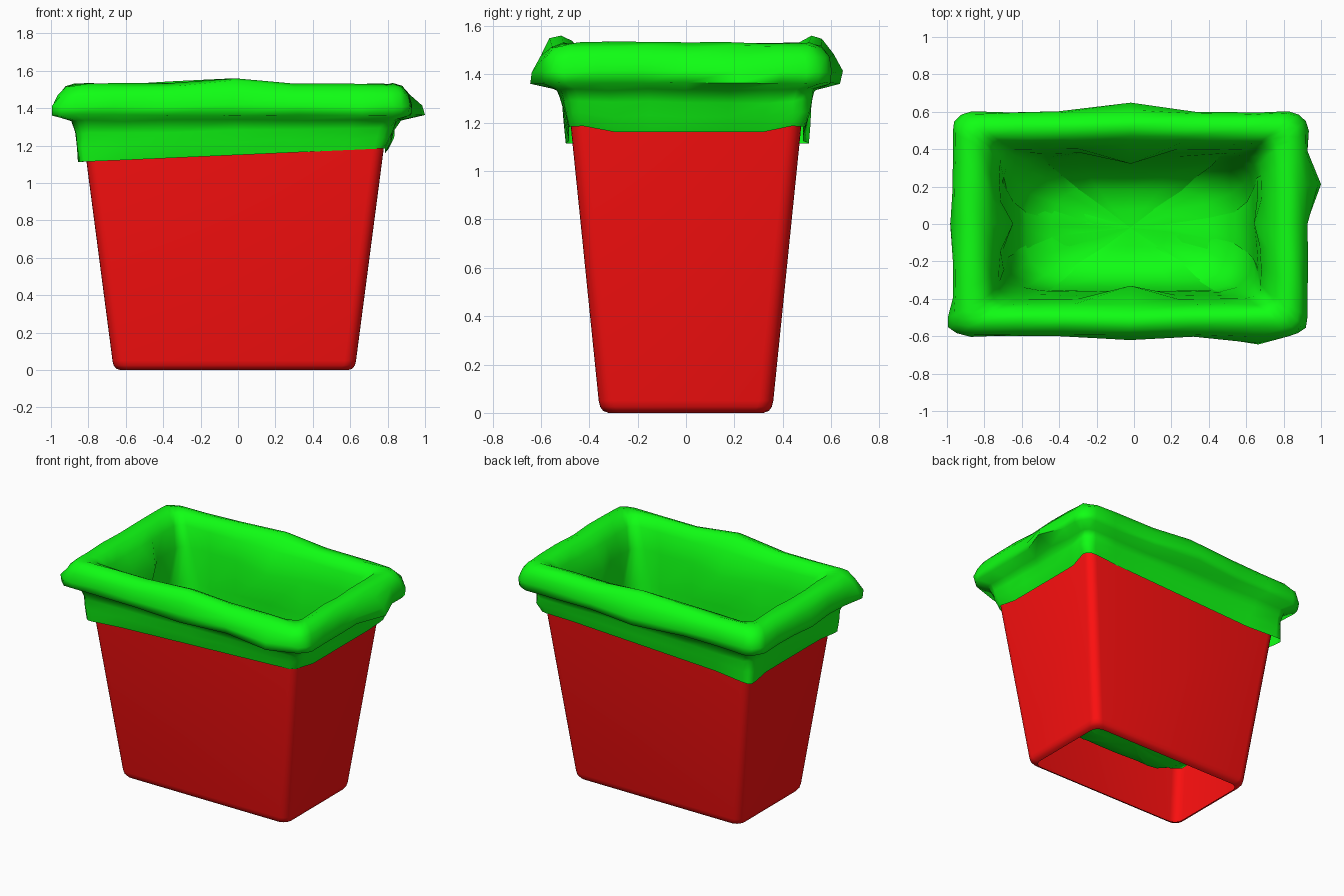
import bpy, bmesh, math, random
from mathutils import Vector

random.seed(4)
CX = -0.02  # plan centre of the bin


def material(name, color):
    m = bpy.data.materials.new(name)
    m.diffuse_color = (*color, 1)
    return m


def ring(hx, hy, z, r, sx, sy, arc, cy=0):
    """Rounded rectangle, counter-clockwise, with fixed extra points on its sides."""
    pts = []
    sides = [(1, 1, [(f * hx, hy) for f in reversed(sx)]),
             (-1, 1, [(-hx, -f * hy) for f in sy]),
             (-1, -1, [(f * hx, -hy) for f in sx]),
             (1, -1, [(hx, f * hy) for f in sy])]
    for k, (qx, qy, side) in enumerate(sides):
        for i in range(arc + 1):
            a = math.pi / 2 * (k + i / arc)
            pts.append((qx * (hx - r) + r * math.cos(a), qy * (hy - r) + r * math.sin(a)))
        pts += side
    return [Vector((x + CX, y + cy, z)) for x, y in pts]


def loft(name, rings, mat, angle, cap=None):
    bm = bmesh.new()
    loops = [[bm.verts.new(p) for p in r] for r in rings]
    n = len(loops[0])
    for a, b in zip(loops, loops[1:]):
        for i in range(n):
            j = (i + 1) % n
            bm.faces.new((a[i], a[j], b[j], b[i]))
    if cap:
        c = bm.verts.new(cap)
        for i in range(n):
            bm.faces.new((loops[-1][i], loops[-1][(i + 1) % n], c))
    me = bpy.data.meshes.new(name)
    bm.to_mesh(me)
    bm.free()
    ob = bpy.data.objects.new(name, me)
    bpy.context.collection.objects.link(ob)
    me.materials.append(mat)
    bpy.context.view_layer.objects.active = ob
    ob.select_set(True)
    bpy.ops.object.shade_smooth_by_angle(angle=math.radians(angle))
    ob.select_set(False)
    return ob


# Tapered bin, open underneath, with a rim hidden by the bag
bin_profile = [(0.61, 0.32, 0.0), (0.632, 0.342, 0.008), (0.645, 0.355, 0.025),
               (0.651, 0.361, 0.05), (0.80, 0.477, 1.19), (0.815, 0.49, 1.33),
               (0.89, 0.54, 1.37), (0.89, 0.54, 1.45), (0.82, 0.48, 1.5)]
loft("bin", [ring(x, y, z, 0.06, [], [], 5) for x, y, z in bin_profile],
     material("red", (1.0, 0.005, 0.005)), 50)

# Bag liner: hem outside, over the rim, then down to a sagging floor
bag_profile = [(0.806, 0.483, 1.15, 0.06), (0.835, 0.502, 1.22, 0.07),
               (0.848, 0.512, 1.28, 0.07), (0.868, 0.528, 1.335, 0.07),
               (0.945, 0.595, 1.362, 0.10), (0.95, 0.60, 1.41, 0.10),
               (0.935, 0.59, 1.47, 0.10), (0.90, 0.555, 1.515, 0.09),
               (0.85, 0.51, 1.53, 0.07), (0.79, 0.462, 1.515, 0.06),
               (0.74, 0.43, 1.46, 0.06), (0.70, 0.40, 1.33, 0.08),
               (0.68, 0.38, 1.1, 0.13), (0.66, 0.36, 0.8, 0.18),
               (0.63, 0.335, 0.5, 0.2), (0.56, 0.28, 0.35, 0.2),
               (0.42, 0.20, 0.275, 0.15), (0.2, 0.1, 0.255, 0.08)]
SX = [-0.68, -0.40, 0.0, 0.36, 0.72]
SY = [-0.6, -0.3, 0.0, 0.35, 0.65]

# Pulled-out folds: centre and offset
folds = [((-0.02, 0.60, 1.39), (0, 0.05, 0)), ((-0.02, -0.60, 1.37), (0, -0.025, 0)),
         ((0.67, -0.60, 1.37), (0, -0.055, 0)), ((0.93, 0.21, 1.362), (0.072, 0, 0)),
         ((-0.97, 0.0, 1.37), (-0.02, 0, 0)), ((-0.955, -0.55, 1.37), (-0.045, 0, 0)),
         ((-0.02, 0.53, 1.52), (0, 0.01, 0.04)), ((-0.02, -0.53, 1.52), (0, -0.01, 0.04)),
         ((-0.40, 0.51, 1.53), (0, 0, 0.02)), ((0.83, -0.2, 1.53), (0, 0, 0.012)),
         ((-0.81, 0.47, 1.15), (-0.04, 0.035, 0)), ((-0.81, -0.47, 1.15), (-0.03, -0.02, 0)),
         ((0.77, 0.45, 1.2), (0.035, 0.02, 0)), ((-0.02, 0.40, 1.33), (0, -0.08, 0)),
         ((-0.02, -0.40, 1.33), (0, 0.07, 0)), ((-0.72, 0.0, 1.33), (0.07, 0, 0)),
         ((0.68, 0.0, 1.33), (-0.04, 0, 0)), ((-0.02, 0.37, 0.95), (0, -0.06, 0))]

bag_rings = []
for k, (hx, hy, z, r) in enumerate(bag_profile):
    pts = ring(hx, hy, z, r, SX, SY, 3, -0.02 if k > 13 else 0)
    for p in pts:
        base = p.copy()
        for c, d in folds:
            dist = (base - Vector(c)).length
            p += Vector(d) * math.exp(-(dist / 0.08) ** 2)
        if k < 3:  # hem hangs lower on the left, and sags on the right end
            sag = 0.025 if base.x > 0.75 and abs(base.y) < 0.4 else 0
            p.z += (0.045 * base.x - sag) * (1 - k / 3)
        if k > 0:
            s = 0.005
            p += Vector([random.uniform(-s, s) for _ in range(3)])
        if k < 10:
            p.z = min(p.z, 1.56)
            p.x = max(-1, min(1, p.x))
    bag_rings.append(pts)
loft("bag_liner", bag_rings, material("green", (0.005, 1.0, 0.007)), 75, (CX, -0.02, 0.25))
